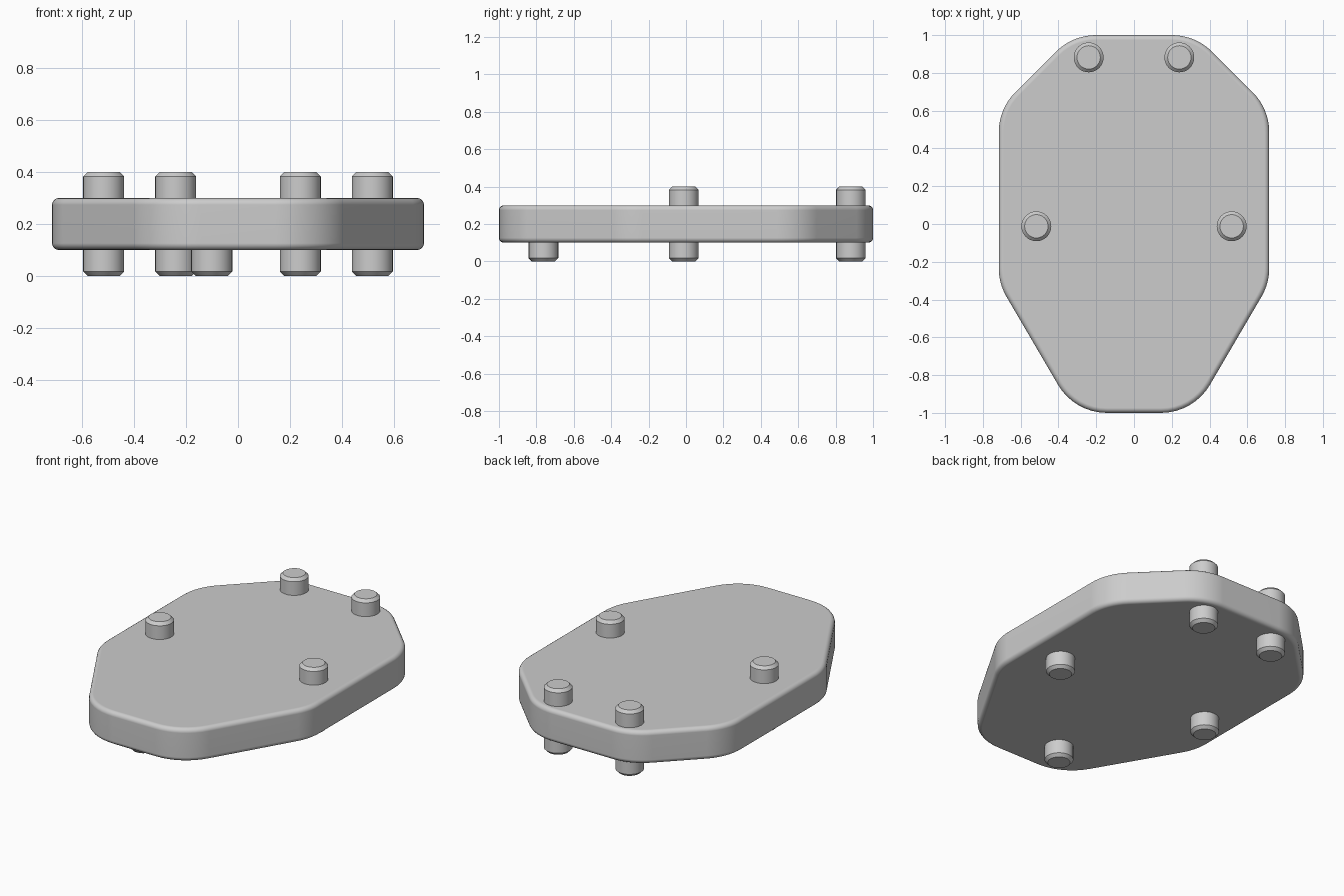
import bpy
import bmesh
import math
from mathutils import Vector

cube = bpy.data.objects.get("Cube")
if cube:
    bpy.data.objects.remove(cube, do_unlink=True)

# Plain grey finish
grey = bpy.data.materials.new("light_grey")
grey.use_nodes = True
color = (0.604, 0.604, 0.604, 1)
grey.diffuse_color = color
grey.node_tree.nodes["Principled BSDF"].inputs["Base Color"].default_value = color


def finish(name, bm, smooth_angle):
    bmesh.ops.recalc_face_normals(bm, faces=bm.faces)
    mesh = bpy.data.meshes.new(name)
    bm.to_mesh(mesh)
    bm.free()
    mesh.materials.append(grey)
    obj = bpy.data.objects.new(name, mesh)
    bpy.context.collection.objects.link(obj)
    bpy.ops.object.select_all(action="DESELECT")
    obj.select_set(True)
    bpy.context.view_layer.objects.active = obj
    bpy.ops.object.shade_smooth_by_angle(angle=math.radians(smooth_angle))
    weighted = obj.modifiers.new("Weighted normals", "WEIGHTED_NORMAL")
    weighted.keep_sharp = True


def rounded_outline(corners, radius, steps):
    """Replace each corner of a convex polygon by a tangent arc."""
    points = []
    for i, corner in enumerate(corners):
        to_prev = (corners[i - 1] - corner).normalized()
        to_next = (corners[(i + 1) % len(corners)] - corner).normalized()
        half = to_prev.angle(to_next) / 2
        center = corner + (to_prev + to_next).normalized() * radius / math.sin(half)
        start = (corner + to_prev * radius / math.tan(half) - center).normalized()
        end = (corner + to_next * radius / math.tan(half) - center).normalized()
        for s in range(steps + 1):
            points.append(center + start.slerp(end, s / steps) * radius)
    return points


# Body slab: elongated octagon with rounded corners and soft rims
half_outline = [(0.315, -1), (0.716, -0.315), (0.716, 0.61), (0.325, 1)]
corners = [Vector((x, y, 0)) for x, y in half_outline]
corners += [Vector((-x, y, 0)) for x, y in reversed(half_outline)]
BOTTOM, TOP = 0.10, 0.30

bm = bmesh.new()
verts = [bm.verts.new((p.x, p.y, BOTTOM)) for p in rounded_outline(corners, 0.3, 8)]
base = bm.faces.new(verts)
raised = bmesh.ops.extrude_face_region(bm, geom=[base], use_keep_orig=True)
top_verts = [g for g in raised["geom"] if isinstance(g, bmesh.types.BMVert)]
bmesh.ops.translate(bm, verts=top_verts, vec=(0, 0, TOP - BOTTOM))
rims = [e for e in bm.edges if abs(e.verts[0].co.z - e.verts[1].co.z) < 0.001]
bmesh.ops.bevel(bm, geom=rims, offset=0.026, segments=4, profile=0.5, affect="EDGES")
finish("body_slab", bm, 35)


# Pegs: short cylinders with chamfered ends
def peg(name, x, y, low, high):
    bm = bmesh.new()
    bmesh.ops.create_cone(bm, cap_ends=True, segments=32, radius1=0.079,
                          radius2=0.079, depth=high - low)
    bmesh.ops.translate(bm, verts=bm.verts, vec=(x, y, (low + high) / 2))
    ends = [e for e in bm.edges if abs(e.verts[0].co.z - e.verts[1].co.z) < 0.001]
    bmesh.ops.bevel(bm, geom=ends, offset=0.017, segments=1, affect="EDGES")
    finish(name, bm, 30)


for side, sign in (("left", 1), ("right", -1)):
    for place, x, y in (("middle", 0.517, -0.012), ("rear", 0.24, 0.882)):
        peg(f"{place}_{side}_upper_peg", sign * x, y, TOP - 0.08, 0.40)
        peg(f"{place}_{side}_lower_peg", sign * x, y, 0, BOTTOM + 0.08)
peg("front_lower_peg", -0.101, -0.762, 0, BOTTOM + 0.08)
